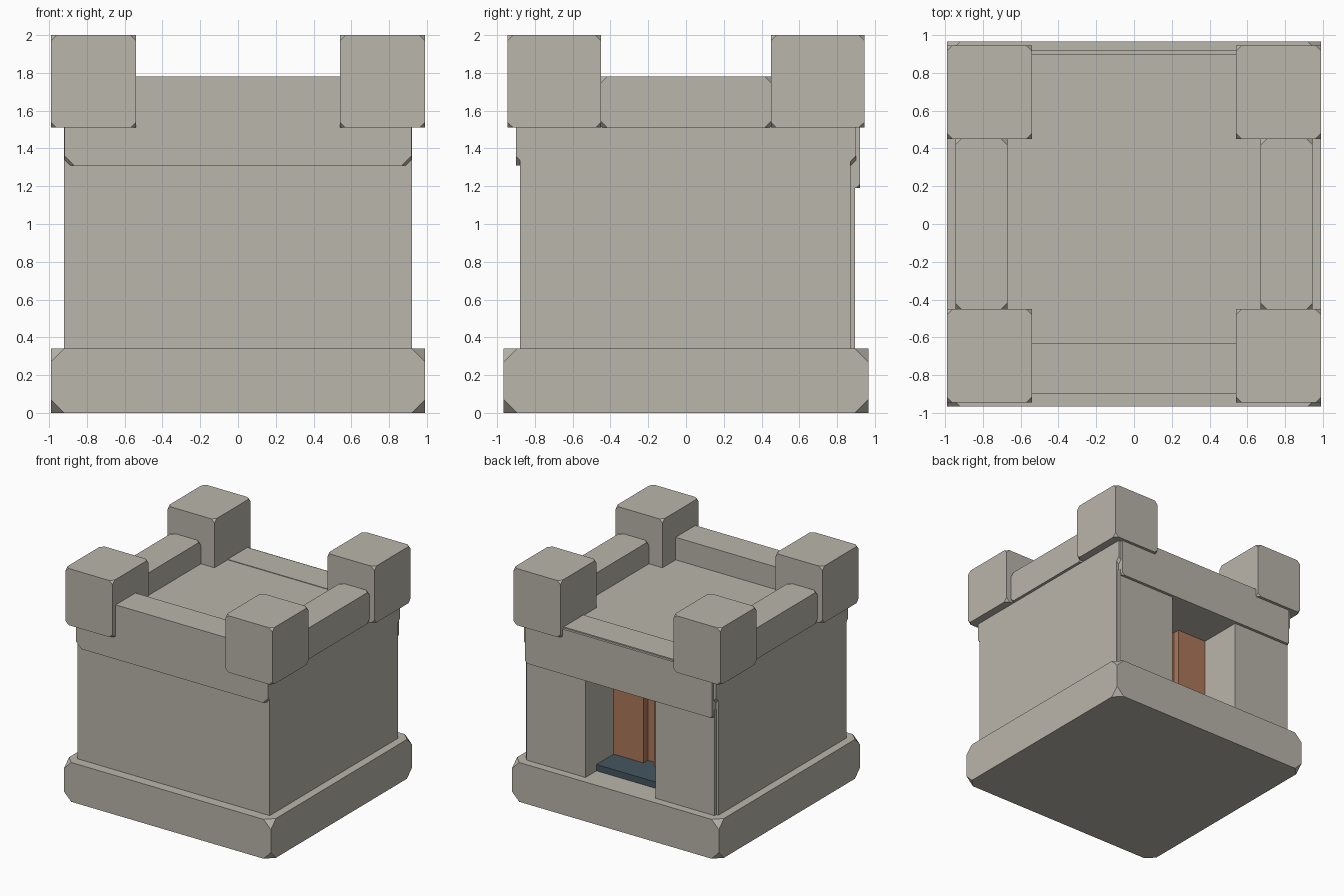
import bpy, bmesh
from mathutils import Vector

if "Cube" in bpy.data.objects:
    bpy.data.objects.remove(bpy.data.objects["Cube"])


def material(name, rgb):
    m = bpy.data.materials.new(name)
    m.diffuse_color = (*rgb, 1)
    m.use_nodes = True
    m.node_tree.nodes["Principled BSDF"].inputs["Base Color"].default_value = m.diffuse_color
    return m


STONE = material("warm_grey_stone", (0.49, 0.465, 0.41))
WOOD = material("orange_brown_wood", (0.42, 0.187, 0.104))
SLATE = material("dark_blue_slate", (0.06, 0.093, 0.116))


def block(name, x, y, z, mat=STONE, cut=0.0):
    """Box given by its ranges; its eight corners can be cut off."""
    lo, hi = Vector((x[0], y[0], z[0])), Vector((x[1], y[1], z[1]))
    centre, size = (lo + hi) / 2, hi - lo
    bm = bmesh.new()
    bmesh.ops.create_cube(bm, size=1)
    bmesh.ops.scale(bm, vec=size, verts=bm.verts)
    if cut:
        bmesh.ops.bevel(bm, geom=bm.verts[:], offset=cut, offset_type='OFFSET',
                        segments=1, profile=0.5, affect='VERTICES')
    bmesh.ops.recalc_face_normals(bm, faces=bm.faces)
    me = bpy.data.meshes.new(name)
    bm.to_mesh(me)
    bm.free()
    me.materials.append(mat)
    ob = bpy.data.objects.new(name, me)
    ob.location = centre
    bpy.context.collection.objects.link(ob)
    return ob


def span(a, b, side):
    """Range mirrored to the given side of zero."""
    return tuple(sorted((a * side, b * side)))


# Plinth
block("base", (-0.99, 0.99), (-0.965, 0.965), (0, 0.34), cut=0.07)

# Main keep with a doorway recess in the rear
keep = block("keep_body", (-0.92, 0.92), (-0.88, 0.87), (0.30, 1.585))
cutter = block("doorway_cutter", (-0.36, 0.36), (0.44, 1.1), (0.2, 1.22))
cutter.hide_render = True
cutter.hide_viewport = True
cutter.display_type = 'WIRE'
cutting = keep.modifiers.new("doorway", 'BOOLEAN')
cutting.operation = 'DIFFERENCE'
cutting.solver = 'EXACT'
cutting.object = cutter

# Beams along the top, front one rising as a parapet
block("front_parapet", (-0.918, 0.918), (-0.90, -0.63), (1.31, 1.78), cut=0.05)
block("rear_beam", (-0.918, 0.918), (0.63, 0.90), (1.31, 1.59), cut=0.05)
block("door_lintel", (-0.895, 0.895), (0.435, 0.92), (1.19, 1.58), cut=0.02)

# Recess floor and plate behind the door leaves
block("door_step", (-0.34, 0.34), (0.43, 0.745), (0.33, 0.395), SLATE)
block("door_back", (-0.34, 0.34), (0.42, 0.45), (0.35, 1.20), WOOD)

for side, label in ((-1, "left"), (1, "right")):
    # Door jamb pillars, door leaves and side parapets
    block(label + "_door_pillar", span(0.335, 0.90, side), (0.43, 0.895), (0.33, 1.25))
    block(label + "_door_leaf", span(0.05, 0.338, side), (0.43, 0.51), (0.39, 1.195), WOOD)
    block(label + "_parapet", span(0.67, 0.945, side), (-0.452, 0.452), (1.51, 1.78), cut=0.035)
    # Corner turrets
    for depth, place in ((-1, "front"), (1, "rear")):
        block(f"{place}_{label}_turret", span(0.54, 0.99, side),
              span(0.45, 0.945, depth), (1.51, 2.0), cut=0.03)
